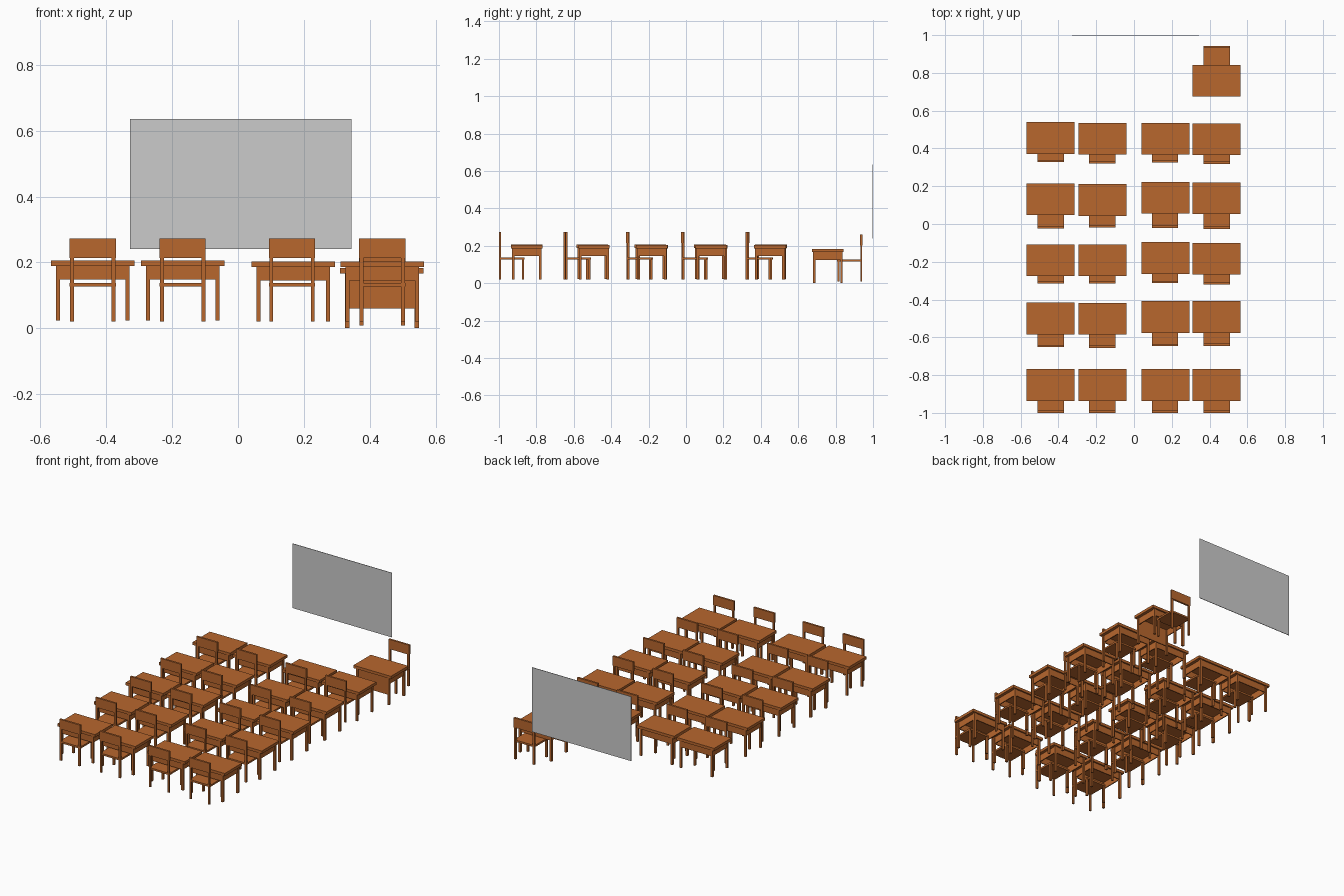
import bpy, bmesh, math
from mathutils import Matrix, Vector

if "Cube" in bpy.data.objects:
    bpy.data.objects.remove(bpy.data.objects["Cube"])

wood = bpy.data.materials.new("wood")
wood.diffuse_color = (0.48, 0.135, 0.027, 1)
wood.use_nodes = True
wood.node_tree.nodes["Principled BSDF"].inputs["Base Color"].default_value = wood.diffuse_color


def box(bm, x, y, z):
    """Add a box from (min, max) pairs."""
    size = Vector((x[1] - x[0], y[1] - y[0], z[1] - z[0]))
    mid = Vector((sum(x), sum(y), sum(z))) / 2
    bmesh.ops.create_cube(bm, size=1, matrix=Matrix.LocRotScale(mid, None, size))


def sides(bm, x, y, z):
    """Add a box and its mirror image across x = 0."""
    box(bm, x, y, z)
    box(bm, (-x[1], -x[0]), y, z)


def to_mesh(bm, name, mat=None):
    me = bpy.data.meshes.new(name)
    bm.to_mesh(me)
    bm.free()
    if mat:
        me.materials.append(mat)
    return me


def place(name, me, loc, turn=0):
    ob = bpy.data.objects.new(name, me)
    ob.location = loc
    ob.rotation_euler.z = turn
    bpy.context.collection.objects.link(ob)


def desk_mesh(name, modesty=False):
    bm = bmesh.new()
    h = 0.183
    # top
    box(bm, (-0.127, 0.127), (-0.084, 0.084), (h - 0.017, h))
    # legs
    for y in (-0.079, 0.066):
        sides(bm, (0.099, 0.112), (y, y + 0.013), (0, h - 0.017))
    # apron
    for y in (-0.075, 0.069):
        box(bm, (-0.099, 0.099), (y, y + 0.006), (0.125, h - 0.017))
    sides(bm, (0.102, 0.108), (-0.066, 0.066), (0.125, h - 0.017))
    # front privacy panel
    if modesty:
        box(bm, (-0.099, 0.099), (-0.075, -0.069), (0.06, 0.125))
    return to_mesh(bm, name, wood)


def chair_mesh(name):
    # origin at the outer face of the backrest, seat runs toward +y
    bm = bmesh.new()
    # seat
    box(bm, (-0.07, 0.07), (0.003, 0.137), (0.107, 0.118))
    # front legs and rear posts
    sides(bm, (0.057, 0.069), (0.122, 0.134), (0, 0.107))
    sides(bm, (0.057, 0.069), (0.001, 0.011), (0, 0.20))
    # backrest
    box(bm, (-0.07, 0.07), (0, 0.012), (0.194, 0.253))
    return to_mesh(bm, name, wood)


desk = desk_mesh("student_desk")
chair = chair_mesh("student_chair")
teacher_desk = desk_mesh("teacher_desk", True)

# student places: column x, then desk centre y and chair back y per row
cols = (-0.441, -0.168, 0.168, 0.438)
desk_y = ((-0.852,) * 4,
          (-0.500, -0.502, -0.492, -0.492),
          (-0.192, -0.192, -0.180, -0.184),
          (0.131, 0.127, 0.139, 0.136),
          (0.455, 0.452, 0.452, 0.448))
chair_y = ((-1.0,) * 4,
           (-0.652, -0.656, -0.647, -0.645),
           (-0.315, -0.315, -0.313, -0.320),
           (-0.023, -0.019, -0.020, -0.026),
           (0.327, 0.319, 0.325, 0.318))
for dys, cys in zip(desk_y, chair_y):
    for i, x in enumerate(cols):
        place("student_desk", desk, (x, dys[i], 0.023 if i < 2 else 0.02))
        place("student_chair", chair, (x - (0.004 if i == 2 else 0), cys[i], 0.02))

# teacher's place, facing the class
place("teacher_desk", teacher_desk, (0.437, 0.759, 0))
place("teacher_chair", chair, (0.438, 0.943, 0.008), math.pi)

# wall board
bm = bmesh.new()
box(bm, (-0.328, 0.345), (0.997, 1.0), (0.24, 0.635))
place("board", to_mesh(bm, "board"), (0, 0, 0))
